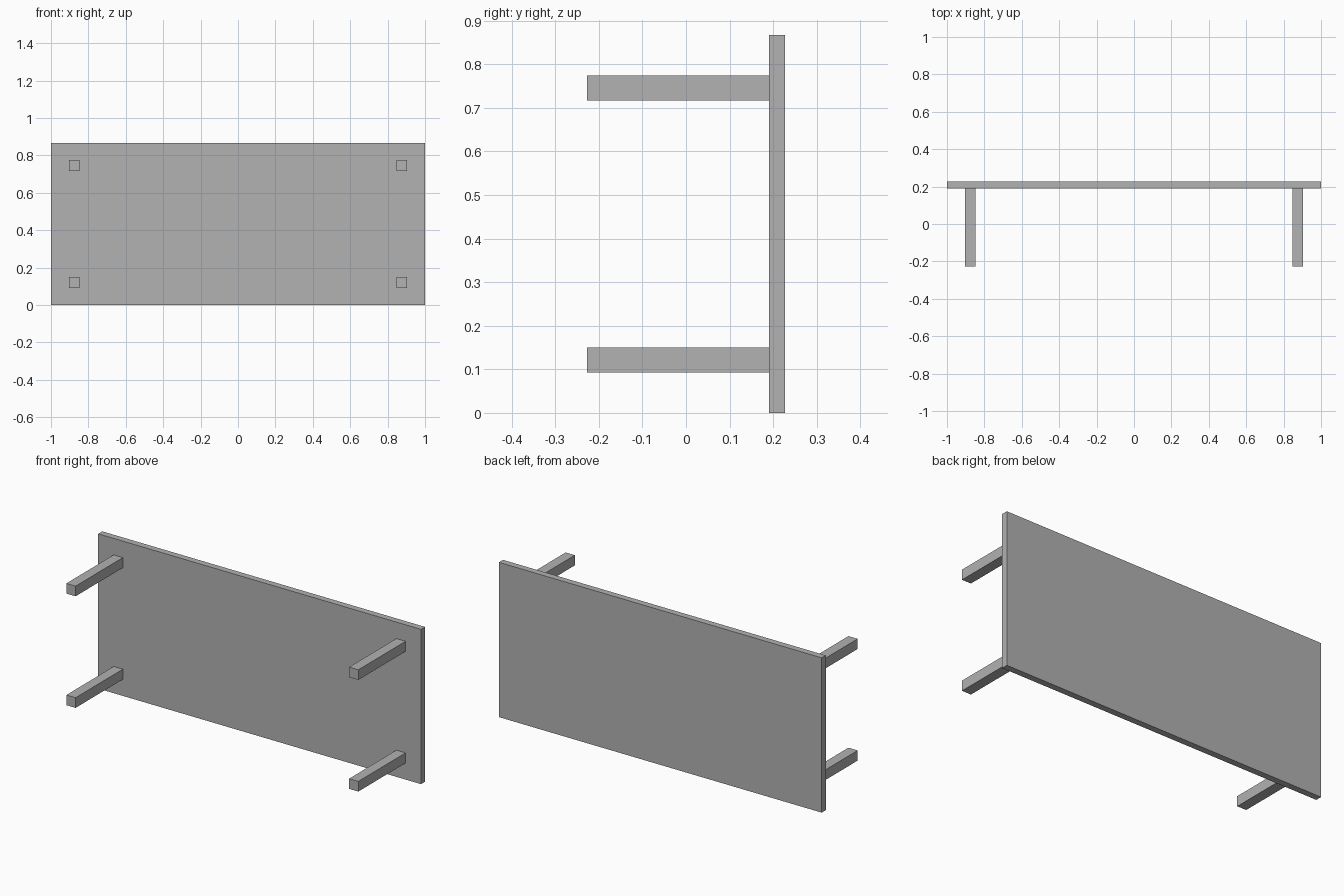
import bpy

# Remove the default cube
cube = bpy.data.objects.get("Cube")
if cube:
    bpy.data.objects.remove(cube, do_unlink=True)

# Single flat grey
GREY = (0.445, 0.445, 0.445, 1.0)
grey = bpy.data.materials.new("plain grey")
grey.use_nodes = True
grey.diffuse_color = GREY
for node in grey.node_tree.nodes:
    if node.type == 'BSDF_PRINCIPLED':
        node.inputs["Base Color"].default_value = GREY


def box(name, centre, size):
    """Add a flat-sided box with its size applied to the mesh."""
    bpy.ops.mesh.primitive_cube_add(size=1, location=centre)
    obj = bpy.context.object
    obj.name = name
    obj.scale = size
    bpy.ops.object.transform_apply(location=False, rotation=False, scale=True)
    obj.data.materials.append(grey)
    return obj


HEIGHT = 0.867
FRONT, BACK = -0.227, 0.227
THICKNESS = 0.036
LEG = 0.057
LEG_X, LEG_Z = 0.876, 0.3125
inner = BACK - THICKNESS

# Table top, standing on its long edge
box("table_top", (0, BACK - THICKNESS / 2, HEIGHT / 2), (2, THICKNESS, HEIGHT))

# Four square legs reaching forward from the top
for side, sx in (("left", 1), ("right", -1)):
    for level, sz in (("upper", 1), ("lower", -1)):
        box(f"{level}_{side}_leg",
            (sx * LEG_X, (FRONT + inner) / 2, HEIGHT / 2 + sz * LEG_Z),
            (LEG, inner - FRONT, LEG))
